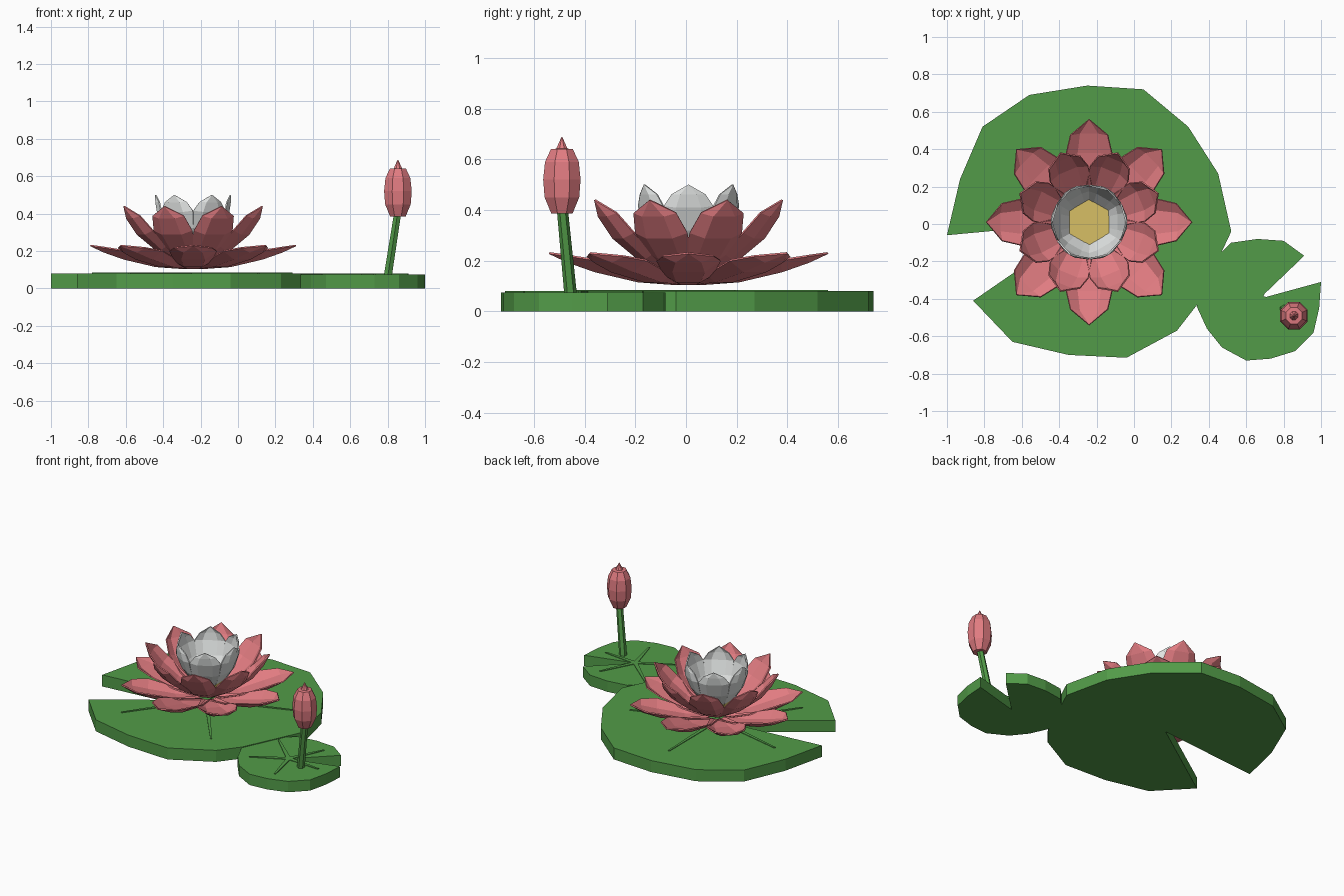
import bpy, bmesh, math
from mathutils import Vector

if "Cube" in bpy.data.objects:
    bpy.data.objects.remove(bpy.data.objects["Cube"])


def material(name, rgb):
    m = bpy.data.materials.new(name)
    m.diffuse_color = (*rgb, 1)
    m.use_nodes = True
    m.node_tree.nodes["Principled BSDF"].inputs["Base Color"].default_value = m.diffuse_color
    return m


GREEN = material("leaf green", (0.085, 0.33, 0.065))
PINK = material("petal pink", (0.75, 0.20, 0.22))
WHITE = material("petal white", (0.75, 0.77, 0.76))
YELLOW = material("centre yellow", (0.68, 0.52, 0.13))


def finish(bm, name, mat, fix=True):
    if fix:
        bmesh.ops.recalc_face_normals(bm, faces=bm.faces)
    me = bpy.data.meshes.new(name)
    bm.to_mesh(me)
    bm.free()
    me.materials.append(mat)
    ob = bpy.data.objects.new(name, me)
    bpy.context.collection.objects.link(ob)
    return ob


def slab(bm, pts, z0, z1):
    """Extrude a flat outline from z0 to z1."""
    f = bm.faces.new([bm.verts.new((x, y, z0)) for x, y in pts])
    new = bmesh.ops.extrude_face_region(bm, geom=[f])["geom"]
    verts = [v for v in new if isinstance(v, bmesh.types.BMVert)]
    bmesh.ops.translate(bm, verts=verts, vec=(0, 0, z1 - z0))


def pad(name, outline, height):
    bm = bmesh.new()
    slab(bm, outline, 0, height)
    bmesh.ops.triangulate(bm, faces=[f for f in bm.faces if len(f.verts) > 4])
    finish(bm, name, GREEN)


def veins(name, centre, tips, z):
    """Thin tapering ribs from the pad centre to each tip."""
    bm = bmesh.new()
    c = Vector(centre)
    for tip in tips:
        t = Vector(tip)
        d = (t - c).normalized()
        s = Vector((-d.y, d.x))
        slab(bm, [c + s * .015, c - s * .015, t - s * .006, t + s * .006], z - .01, z + .004)
    finish(bm, name, GREEN)


def petals(name, count, start, rows, tip, mat, centre=(-0.24, 0.01)):
    """Ring of cupped petals. rows: radius, height, half width, edge lift."""
    bm = bmesh.new()
    path = [(r[0], r[1]) for r in rows] + [tip]
    for i in range(count):
        a = start + math.tau * i / count
        out = Vector((math.cos(a), math.sin(a), 0))
        side = Vector((-out.y, out.x, 0))
        origin = Vector((*centre, 0))
        grid = []
        for k, (r, z, w, lift) in enumerate(rows):
            p, q = path[max(k - 1, 0)], path[k + 1]
            n = Vector((p[1] - q[1], q[0] - p[0])).normalized()
            line = []
            for t in (-1, -.5, .5, 1):
                h = lift if abs(t) == 1 else 0
                line.append(bm.verts.new(origin + out * (r + n.x * h) + side * (w * t)
                                         + Vector((0, 0, z + n.y * h))))
            grid.append(line)
        for a0, a1 in zip(grid, grid[1:]):
            for j in range(3):
                bm.faces.new((a0[j], a1[j], a1[j + 1], a0[j + 1]))
        end = bm.verts.new(origin + out * tip[0] + Vector((0, 0, tip[1])))
        for j in range(3):
            bm.faces.new((grid[-1][j], end, grid[-1][j + 1]))
    ob = finish(bm, name, mat, False)
    mod = ob.modifiers.new("thickness", "SOLIDIFY")
    mod.thickness = .008
    mod.offset = 0


def lathe(name, rings, sides, mat):
    """Skin round rings given as (x, y, z, radius)."""
    bm = bmesh.new()
    loops = []
    for x, y, z, r in rings:
        loops.append([bm.verts.new((x + r * math.cos(math.tau * (i + .5) / sides),
                                    y + r * math.sin(math.tau * (i + .5) / sides), z))
                      for i in range(sides)])
    for a, b in zip(loops, loops[1:]):
        for i in range(sides):
            j = (i + 1) % sides
            bm.faces.new((a[i], a[j], b[j], b[i]))
    bm.faces.new(loops[0][::-1])
    bm.faces.new(loops[-1])
    finish(bm, name, mat)


# Notched floating pads
pad("large_pad", [(-.25, .01), (-.86, -.41), (-.65, -.63), (-.35, -.70), (-.04, -.715),
                  (.23, -.57), (.335, -.435), (.52, -.04), (.45, .27), (.29, .52),
                  (.05, .72), (-.25, .74), (-.56, .69), (-.81, .52), (-.93, .24),
                  (-1, -.06)], .08)
pad("small_pad", [(.67, -.40), (.91, -.17), (.80, -.09), (.66, -.08), (.52, -.10),
                  (.42, -.20), (.36, -.32), (.335, -.44), (.39, -.56), (.47, -.66),
                  (.60, -.73), (.73, -.72), (.86, -.68), (.96, -.58), (.99, -.45),
                  (1, -.31)], .075)

# Raised veins
veins("large_pad_veins", (-.25, .01),
      [(.29, .20), (-.26, .56), (-.78, .14), (-.58, -.45), (.11, -.45)], .08)
veins("small_pad_veins", (.67, -.40),
      [(.46, -.21), (.78, -.17), (.91, -.42), (.73, -.64), (.45, -.52)], .075)

# Open flower: three rings of petals around a yellow heart
petals("outer_petals", 8, 0,
       [(.05, .107, .05, .008), (.2, .118, .095, .028), (.37, .158, .125, .045),
        (.475, .195, .10, .025)], (.55, .23), PINK)
petals("middle_petals", 8, math.pi / 8,
       [(.08, .14, .05, .008), (.2, .21, .09, .025), (.30, .29, .11, .03),
        (.365, .375, .09, .025)], (.40, .44), PINK)
petals("inner_petals", 6, 0,
       [(.10, .24, .06, 0), (.155, .32, .085, .01), (.19, .41, .097, .02),
        (.198, .46, .065, .018)], (.20, .50), WHITE)
lathe("flower_heart", [(-.24, .01, .2, .10), (-.24, .01, .255, .125)], 6, YELLOW)

# Closed bud on a leaning stem
lathe("bud_stem", [(.80, -.455, .06, .025), (.853, -.488, .40, .022)], 6, GREEN)
lathe("bud", [(.855, -.49, z, r) for z, r in
              [(.385, .045), (.45, .074), (.52, .08), (.59, .072), (.64, .047),
               (.642, .024), (.688, .002)]], 8, PINK)
